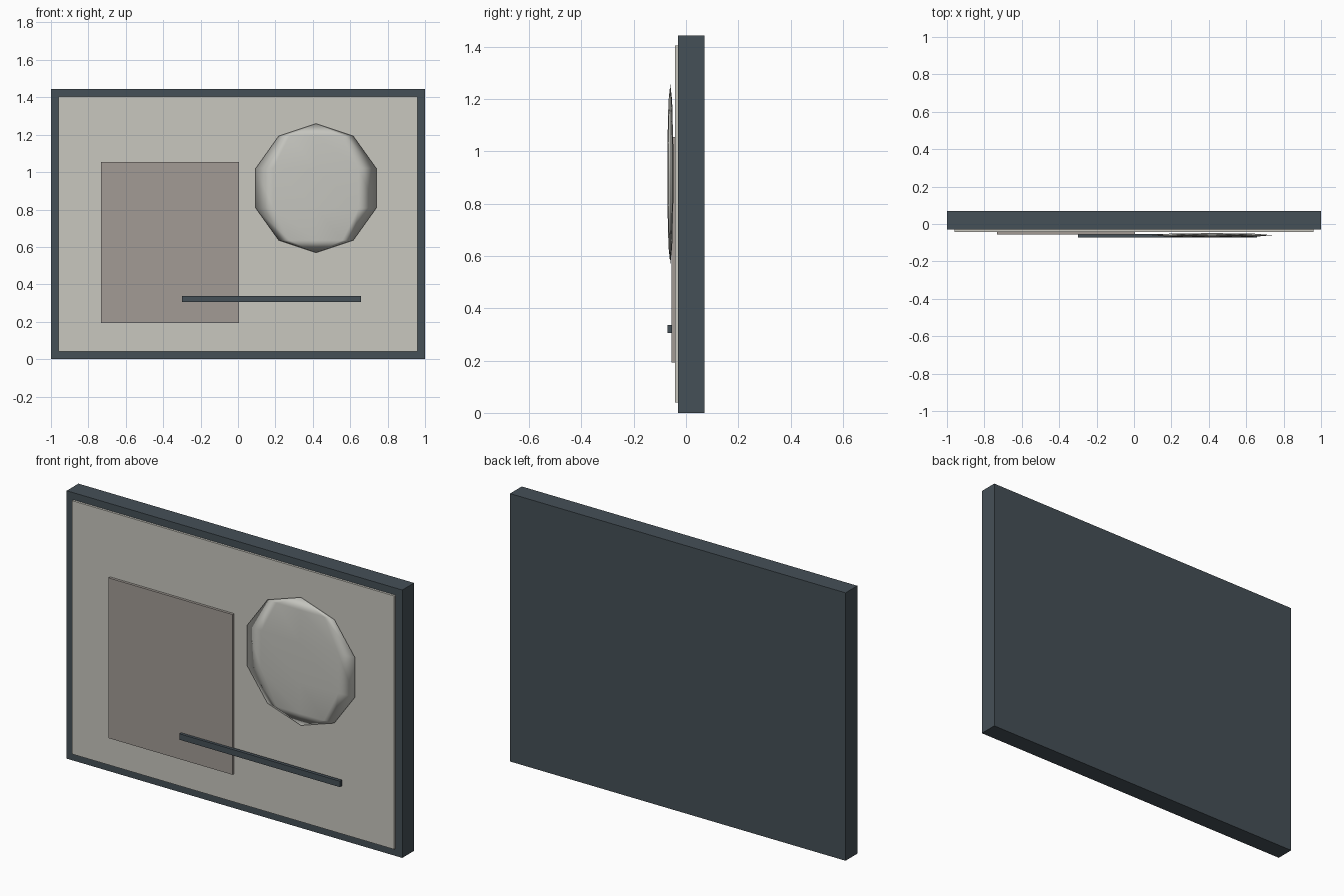
import bpy
from mathutils import Vector

if "Cube" in bpy.data.objects:
    bpy.data.objects.remove(bpy.data.objects["Cube"])


def material(name, rgb):
    m = bpy.data.materials.new(name)
    m.diffuse_color = (*rgb, 1)
    m.use_nodes = True
    m.node_tree.nodes["Principled BSDF"].inputs["Base Color"].default_value = m.diffuse_color
    return m


def box(name, lo, hi, mat):
    lo, hi = Vector(lo), Vector(hi)
    bpy.ops.mesh.primitive_cube_add(size=1, location=(lo + hi) / 2)
    ob = bpy.context.object
    ob.name = name
    ob.scale = hi - lo
    bpy.ops.object.transform_apply(location=False, rotation=False, scale=True)
    ob.data.materials.append(mat)
    return ob


slate = material("slate", (0.06, 0.08, 0.095))
cream = material("cream", (0.58, 0.57, 0.52))
taupe = material("taupe", (0.36, 0.33, 0.30))
stone = material("stone", (0.56, 0.56, 0.52))

# Backing board whose border reads as the frame
box("frame", (-1, -0.03, 0), (1, 0.07, 1.443), slate)

# Canvas and the layered artwork on it
box("canvas", (-0.96, -0.042, 0.04), (0.96, -0.03, 1.405), cream)
box("art_block", (-0.733, -0.056, 0.192), (0.006, -0.042, 1.055), taupe)
box("art_bar", (-0.30, -0.071, 0.305), (0.657, -0.053, 0.337), slate)

# Flattened low-poly disc
bpy.ops.mesh.primitive_uv_sphere_add(segments=8, ring_count=5, radius=1,
                                     location=(0.417, -0.06, 0.914))
disc = bpy.context.object
disc.name = "art_disc"
disc.scale = (0.339, 0.012, 0.345)
bpy.ops.object.transform_apply(location=False, rotation=False, scale=True)
disc.data.materials.append(stone)
bpy.ops.object.shade_smooth()
